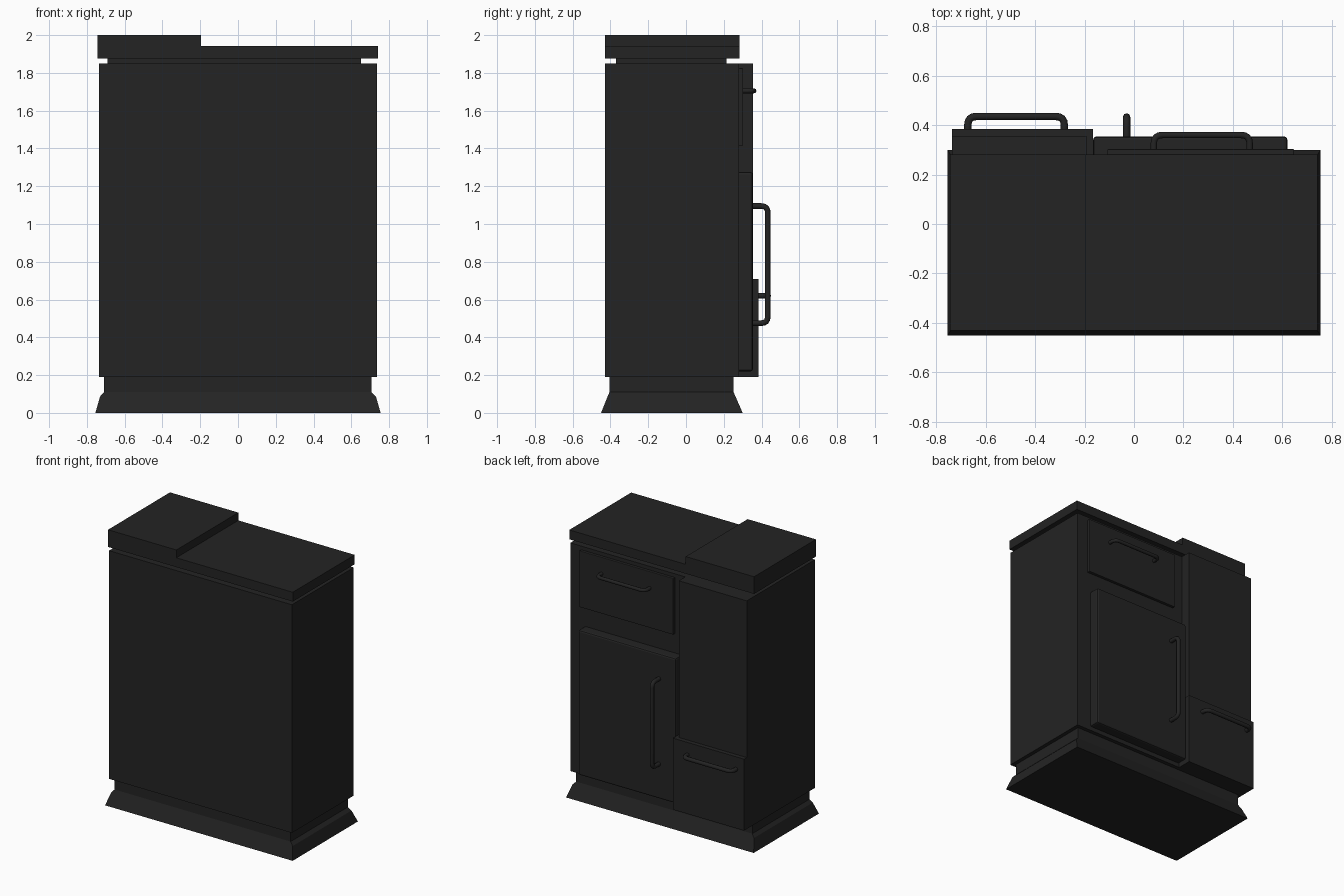
import bpy, bmesh
from mathutils import Vector

cube = bpy.data.objects.get("Cube")
if cube:
    bpy.data.objects.remove(cube, do_unlink=True)

# One charcoal colour for the whole cabinet
COLOUR = (0.017, 0.017, 0.017, 1)
charcoal = bpy.data.materials.new("charcoal")
charcoal.use_nodes = True
charcoal.diffuse_color = COLOUR
bsdf = next(n for n in charcoal.node_tree.nodes if n.type == 'BSDF_PRINCIPLED')
bsdf.inputs["Base Color"].default_value = COLOUR
bsdf.inputs["Roughness"].default_value = 0.6


def make_object(name, bm):
    bmesh.ops.recalc_face_normals(bm, faces=bm.faces)
    mesh = bpy.data.meshes.new(name)
    bm.to_mesh(mesh)
    bm.free()
    mesh.materials.append(charcoal)
    obj = bpy.data.objects.new(name, mesh)
    bpy.context.collection.objects.link(obj)
    return obj


def loft(name, rings):
    """Stack of rectangles (z, x0, x1, y0, y1) joined into a closed solid."""
    bm = bmesh.new()
    loops = [[bm.verts.new(p) for p in
              ((x0, y0, z), (x1, y0, z), (x1, y1, z), (x0, y1, z))]
             for z, x0, x1, y0, y1 in rings]
    for a, b in zip(loops, loops[1:]):
        for i in range(4):
            j = (i + 1) % 4
            bm.faces.new((a[i], a[j], b[j], b[i]))
    bm.faces.new(loops[0][::-1])
    bm.faces.new(loops[-1])
    return make_object(name, bm)


def box(name, x, y, z, bevel=0.0):
    obj = loft(name, [(h, x[0], x[1], y[0], y[1]) for h in z])
    if bevel:
        mod = obj.modifiers.new("soft_edges", 'BEVEL')
        mod.width = bevel
        mod.segments = 2
    return obj


def handle(name, start, end, out, radius, corner=0.035):
    """Round bar: two legs along +y and a straight grip with rounded corners."""
    a, b = Vector(start), Vector(end)
    along = (b - a).normalized()
    reach = Vector((0, out, 0))
    path = [a]
    for base, d in ((a, along), (b, -along)):
        p, q = base + reach - Vector((0, corner, 0)), base + reach + d * corner
        c = base + reach
        arc = [p * (1 - t) ** 2 + c * 2 * t * (1 - t) + q * t * t
               for t in (0, 0.25, 0.5, 0.75, 1)]
        path += arc if base is a else arc[::-1]
    path.append(b)
    curve = bpy.data.curves.new(name, 'CURVE')
    curve.dimensions = '3D'
    curve.bevel_depth = radius
    curve.bevel_resolution = 2
    spline = curve.splines.new('POLY')
    spline.points.add(len(path) - 1)
    for point, co in zip(spline.points, path):
        point.co = (*co, 1)
    spline.use_smooth = True
    curve.materials.append(charcoal)
    obj = bpy.data.objects.new(name, curve)
    bpy.context.collection.objects.link(obj)


# Flared plinth, main body, recessed neck
loft("plinth", [(0, -0.755, 0.755, -0.45, 0.30),
                (0.087, -0.73, 0.73, -0.415, 0.262),
                (0.11, -0.71, 0.707, -0.405, 0.252),
                (0.19, -0.71, 0.707, -0.405, 0.252)])
box("cabinet_body", (-0.737, 0.735), (-0.43, 0.28), (0.19, 1.85))
box("neck", (-0.69, 0.65), (-0.37, 0.215), (1.85, 1.875))

# Two-level top
box("low_worktop", (-0.195, 0.742), (-0.43, 0.282), (1.875, 1.943))
box("raised_worktop", (-0.745, -0.195), (-0.43, 0.282), (1.875, 2.0))

# Side column with a deep drawer at its foot
box("column_panel", (-0.737, -0.19), (0.28, 0.354), (0.70, 1.85))
box("bottom_drawer", (-0.737, -0.165), (0.28, 0.385), (0.19, 0.71))

# Shallow upper drawer and soft-edged door
box("upper_drawer", (-0.108, 0.648), (0.28, 0.303), (1.415, 1.825), 0.004)
box("door", (-0.165, 0.62), (0.27, 0.354), (0.22, 1.275), 0.012)

# Bar handles
handle("bottom_drawer_handle", (-0.672, 0.38, 0.62), (-0.282, 0.38, 0.62), 0.055, 0.015)
handle("door_handle", (-0.03, 0.35, 0.475), (-0.03, 0.35, 1.095), 0.083, 0.015)
handle("upper_drawer_handle", (0.08, 0.30, 1.705), (0.468, 0.30, 1.705), 0.06, 0.013)
